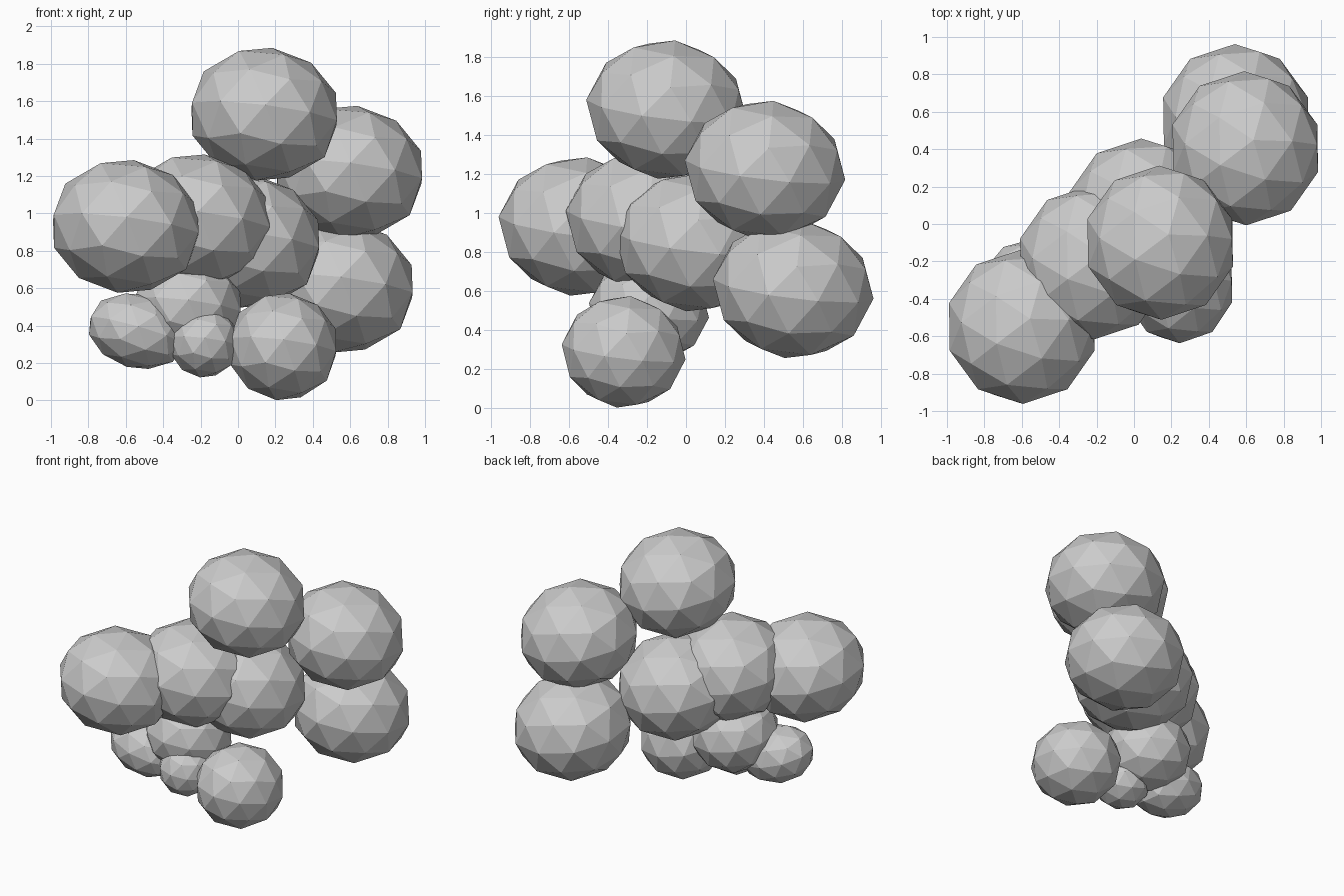
import bpy
from math import radians

if "Cube" in bpy.data.objects:
    bpy.data.objects.remove(bpy.data.objects["Cube"])

grey = bpy.data.materials.new("plain_grey")
grey.diffuse_color = (0.6, 0.6, 0.6, 1)
grey.use_nodes = True
grey.node_tree.nodes["Principled BSDF"].inputs["Base Color"].default_value = grey.diffuse_color


def clump(name, centre, radii, tilt=(-7, 7, 0)):
    """Flat-shaded, slightly squashed and tilted low-poly ball."""
    bpy.ops.mesh.primitive_ico_sphere_add(
        subdivisions=2, radius=1, location=centre,
        rotation=[radians(a) for a in tilt])
    ob = bpy.context.object
    ob.name = name
    ob.scale = radii
    ob.data.materials.append(grey)


# Large clumps all share one size
LARGE = (0.41, 0.415, 0.36)
for name, centre in {
    "top_clump": (0.14, -0.10, 1.53),
    "right_upper_clump": (0.595, 0.405, 1.22),
    "right_lower_clump": (0.545, 0.55, 0.61),
    "left_clump": (-0.60, -0.55, 0.93),
    "middle_left_clump": (-0.22, -0.205, 0.96),
    "middle_clump": (0.045, 0.045, 0.85),
}.items():
    clump(name, centre, LARGE)

# Smaller clumps at the bottom
clump("front_low_clump", (0.24, -0.32, 0.287), (0.30, 0.32, 0.29))
clump("back_low_clump", (-0.27, -0.19, 0.50), (0.30, 0.31, 0.27))
clump("small_clump", (-0.18, -0.34, 0.31), (0.19, 0.20, 0.19))
clump("left_low_clump", (-0.54, -0.30, 0.37), (0.27, 0.22, 0.20), (-7, 16, 0))
